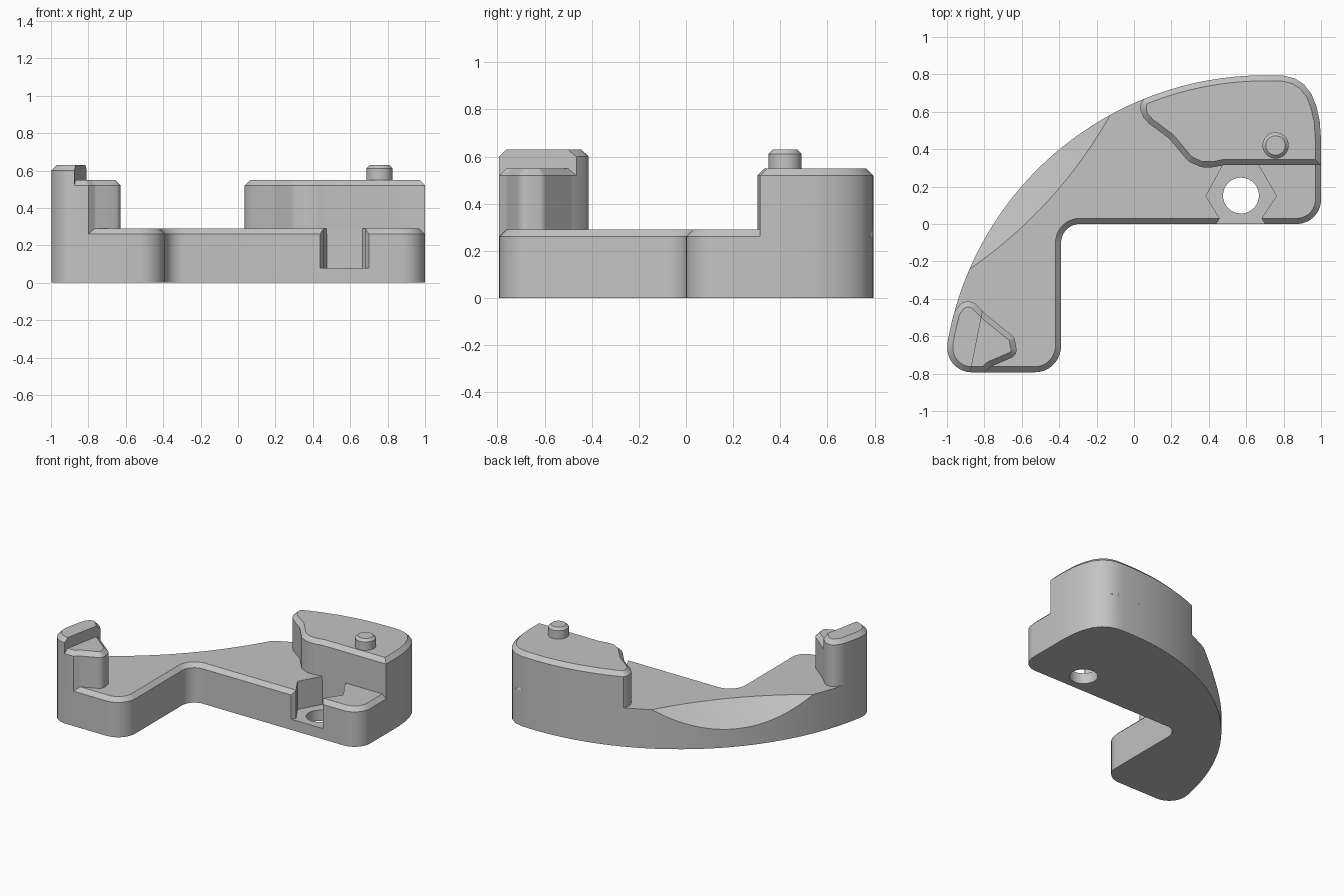
import bpy, bmesh, math
from mathutils import Vector as V

if "Cube" in bpy.data.objects:
    bpy.data.objects.remove(bpy.data.objects["Cube"])

CEN, RAD = V((0.70, -0.927)), 1.722      # big outer curve
grey = bpy.data.materials.new("grey")
grey.diffuse_color = (0.55, 0.55, 0.55, 1)
grey.use_nodes = True
grey.node_tree.nodes["Principled BSDF"].inputs["Base Color"].default_value = grey.diffuse_color


def arc(a0, a1, n, c=CEN, r=RAD):
    angs = [math.radians(a0 + (a1 - a0) * i / n) for i in range(n + 1)]
    return [(c[0] + r * math.cos(a), c[1] + r * math.sin(a)) for a in angs]


def outline(pts, seg=9):
    """Polygon whose corners (x, y, radius) are filleted."""
    out = []
    for i, p in enumerate(pts):
        b = V(p[:2])
        if len(p) < 3:
            out.append(b)
            continue
        u = (V(pts[i - 1][:2]) - b).normalized()
        w = (V(pts[(i + 1) % len(pts)][:2]) - b).normalized()
        half = u.angle(w) / 2
        c = b + (u + w).normalized() * (p[2] / math.sin(half))
        s = b + u * (p[2] / math.tan(half)) - c
        e = b + w * (p[2] / math.tan(half)) - c
        turn = math.atan2(s.x * e.y - s.y * e.x, s.dot(e))
        for k in range(seg + 1):
            a = turn * k / seg
            out.append(c + V((s.x * math.cos(a) - s.y * math.sin(a),
                              s.x * math.sin(a) + s.y * math.cos(a))))
    return out


def inset(pts, d, skip=None):
    out = []
    for i, p in enumerate(pts):
        a = (p - pts[i - 1]).normalized()
        b = (pts[(i + 1) % len(pts)] - p).normalized()
        n1, n2 = V((-a.y, a.x)), V((-b.y, b.x))
        k = 0 if skip and skip(p) else d
        out.append(p + (n1 + n2) * (k / (1 + n1.dot(n2))))
    return out


def loft(name, rings, clip=None):
    bm = bmesh.new()
    rows = [[bm.verts.new(p) for p in r] for r in rings]
    n = len(rows[0])
    for lo, hi in zip(rows, rows[1:]):
        for i in range(n):
            j = (i + 1) % n
            bm.faces.new((lo[i], lo[j], hi[j], hi[i]))
    bm.faces.new(rows[0][::-1])
    bm.faces.new(rows[-1])
    bmesh.ops.remove_doubles(bm, verts=bm.verts, dist=1e-5)
    if clip:
        res = bmesh.ops.bisect_plane(bm, geom=bm.verts[:] + bm.edges[:] + bm.faces[:],
                                     plane_co=clip[0], plane_no=clip[1], clear_outer=True)
        cut = [g for g in res["geom_cut"] if isinstance(g, bmesh.types.BMEdge)]
        bmesh.ops.holes_fill(bm, edges=cut)
    bmesh.ops.recalc_face_normals(bm, faces=bm.faces)
    me = bpy.data.meshes.new(name)
    bm.to_mesh(me)
    bm.free()
    me.materials.append(grey)
    ob = bpy.data.objects.new(name, me)
    bpy.context.collection.objects.link(ob)
    return ob


def block(name, pts, z0, z1, ch=0, skip=None, clip=None):
    """Extruded outline with an optional chamfered top edge."""
    rings = [(pts, z0), (pts, z1 - ch)]
    if ch:
        rings.append((inset(pts, ch, skip), z1))
    return loft(name, [[(p.x, p.y, z) for p in r] for r, z in rings], clip)


def cut(ob, cutter):
    m = ob.modifiers.new("cut", "BOOLEAN")
    m.operation, m.solver, m.object = "DIFFERENCE", "EXACT", cutter
    bpy.context.view_layer.objects.active = ob
    bpy.ops.object.modifier_apply(modifier=m.name)
    bpy.data.objects.remove(cutter)


# Shared corners
left_corner = (-1.0, -0.793, 0.13)
right_corner = [(1, .45), (.993, .55), (.975, .63), (.95, .693), (.91, .745), (.86, .778), (.80, .793)]

# Base plate, chamfered everywhere but on the outer curve
base = block("base_plate", outline(
    [left_corner, (-0.39, -0.793, 0.14), (-0.39, 0, 0.10), (1, 0, 0.13)]
    + right_corner + arc(88, 170.4, 48)),
    0, 0.29, 0.03, skip=lambda p: (p - CEN).length > 1.717)

# Sloped scoop in the outer curve
p0, p1 = V((-0.882, -0.243)), V((-0.123, 0.59))
along = (p1 - p0).normalized()
outw = V((-along.y, along.x))
rings = []
for i in range(-2, 35):
    t = i / 32
    q = p0.lerp(p1, t) - outw * (0.065 * 4 * t * (1 - t))
    rings.append([(*(q + outw * d), z) for d, z in ((-0.03, 0.32), (0.35, -0.06), (0.35, 0.32))])
cut(base, loft("scoop_cutter", rings))

# Nut pocket open to the front, and bolt hole
pocket = [(.385, .15), (.458, .03), (.438, 0), (.438, -.1), (.70, -.1), (.70, 0),
          (.682, .03), (.762, .15), (.665, .315), (.475, .315)]
cut(base, block("pocket_cutter", outline(pocket), 0.08, 0.5))
cut(base, block("hole_cutter", outline(arc(0, 351, 39, (0.572, 0.152), 0.096)), -0.1, 0.2))

# Right tower with its peg
right_tower = block("right_tower", outline(
    [(.05, .667), (.036, .64), (.036, .605), (.05, .57), (.08, .537), (.19, .455, .15),
     (.29, .335, .06), (.36, .303, .08), (.42, .303, .1), (.48, .315), (1, .315)]
    + right_corner + arc(88, 112, 16)), 0.26, 0.55, 0.03)
peg = block("peg", outline(arc(0, 351, 39, (0.757, 0.42), 0.07)), 0.5, 0.63, 0.018)

# Left tower: low part and taller outer part
left_pts = outline(
    [left_corner, (-.80, -.793), (-.765, -.762, .03), (-.70, -.735, .05), (-.622, -.70, .045),
     (-.64, -.605, .04), (-.79, -.485, .1), (-.845, -.428), (-.865, -.417), (-.89, -.413),
     (-.915, -.419), (-.935, -.435)] + arc(164.6, 170.4, 8))
left_low = block("left_tower_low", left_pts, 0.26, 0.55, 0.03)
left_tall = block("left_tower_tall", left_pts, 0.26, 0.63, 0.03,
                  clip=((-.81, -.47, 0), (0.30, -0.06, 0)))

# Smooth curved walls, keep edges crisp
bpy.ops.object.select_all(action="DESELECT")
for ob in (base, right_tower, peg, left_low, left_tall):
    ob.select_set(True)
bpy.context.view_layer.objects.active = base
bpy.ops.object.shade_smooth_by_angle(angle=math.radians(28))
